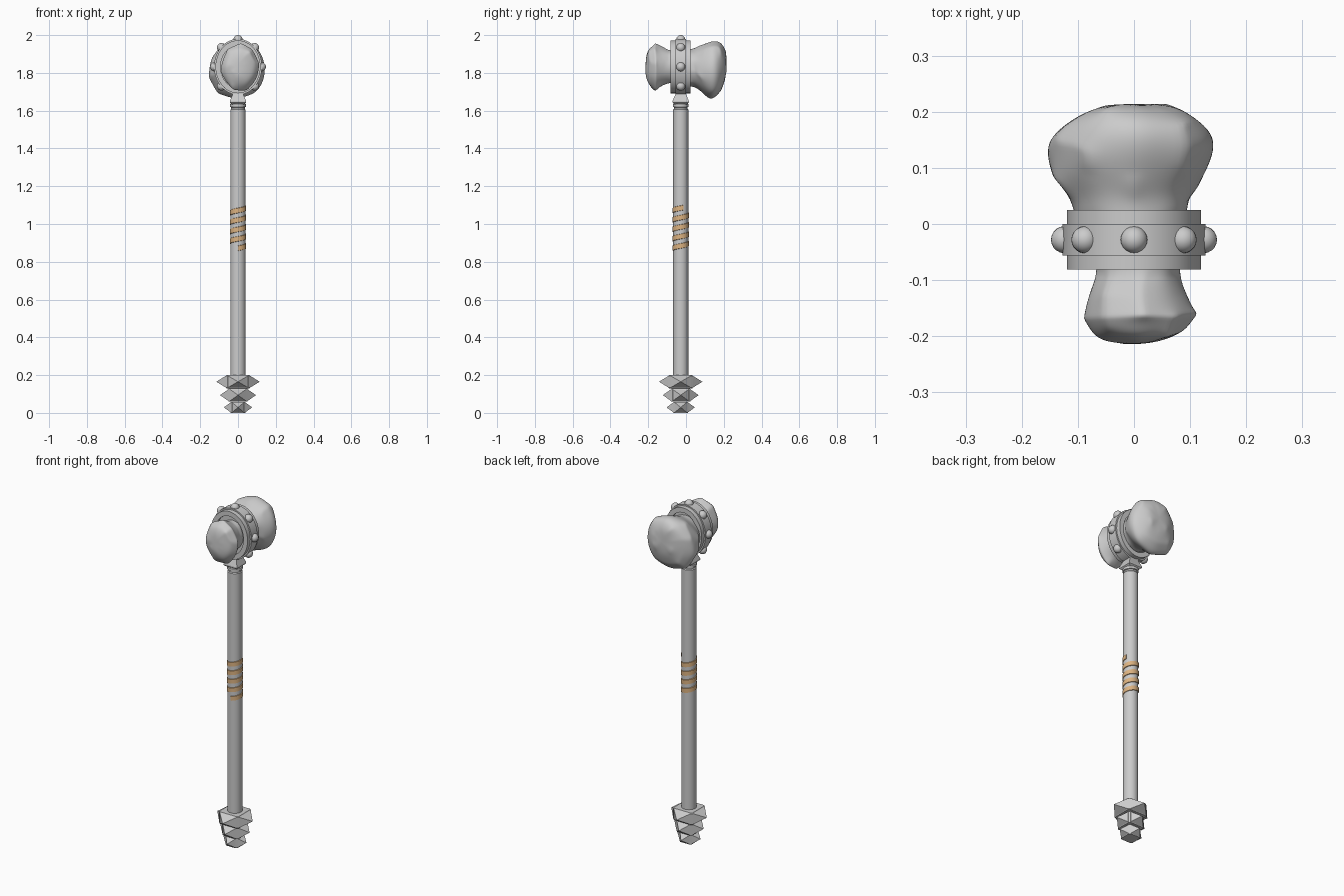
import bpy, bmesh, math, random
from mathutils import Vector

if "Cube" in bpy.data.objects:
    bpy.data.objects.remove(bpy.data.objects["Cube"])

random.seed(4)
CY = -0.028      # shaft axis offset in y
HZ = 1.832       # height of the head centre


def finish(name, bm, smooth=None):
    bmesh.ops.recalc_face_normals(bm, faces=bm.faces)
    me = bpy.data.meshes.new(name)
    bm.to_mesh(me)
    bm.free()
    ob = bpy.data.objects.new(name, me)
    bpy.context.collection.objects.link(ob)
    if smooth:
        bpy.ops.object.select_all(action='DESELECT')
        ob.select_set(True)
        bpy.context.view_layer.objects.active = ob
        bpy.ops.object.shade_smooth_by_angle(angle=math.radians(smooth))
    return ob


def loft(bm, rings, cap=True):
    """Skin a list of equal-length point rings."""
    vs = [[bm.verts.new(p) for p in r] for r in rings]
    n = len(vs[0])
    for a, b in zip(vs, vs[1:]):
        for i in range(n):
            j = (i + 1) % n
            bm.faces.new((a[i], a[j], b[j], b[i]))
    if cap:
        bm.faces.new(vs[0])
        bm.faces.new(vs[-1])


def circle(r, z, n=32, off=0.0):
    return [(r * math.cos(off + 2 * math.pi * i / n),
             CY + r * math.sin(off + 2 * math.pi * i / n), z) for i in range(n)]


# Shaft with a thin ring at the top
bm = bmesh.new()
loft(bm, [circle(r, z) for r, z in [(.04, .19), (.04, 1.605), (.036, 1.61),
                                    (.036, 1.618), (.042, 1.62), (.042, 1.634), (.036, 1.638)]])
finish("shaft", bm, 30)

# Square tapered collar between shaft and head
bm = bmesh.new()
q = math.sqrt(2)
loft(bm, [circle(h * q, z, 4, math.pi / 4) for h, z in
          [(.030, 1.632), (.043, 1.643), (.043, 1.651), (.027, 1.69), (.027, 1.72)]])
finish("collar", bm)

# Spiral grip wrap
bm = bmesh.new()
turns, steps, pitch, w, r = 4.3, 120, 0.05, 0.029, 0.0435
rows = []
for i in range(steps + 1):
    a = -math.pi / 2 + 2 * math.pi * turns * i / steps
    z = 0.857 + pitch * turns * i / steps
    c, s = math.cos(a), math.sin(a)
    rows.append([(rr * c, CY + rr * s, z + dz) for rr, dz in
                 [(.038, 0), (r, .002), (r, w - .002), (.038, w)]])
loft(bm, rows)
wrap = finish("grip_wrap", bm, 40)
mat = bpy.data.materials.new("wrap_leather")
mat.diffuse_color = (0.72, 0.45, 0.22, 1)
mat.use_nodes = True
mat.node_tree.nodes["Principled BSDF"].inputs["Base Color"].default_value = mat.diffuse_color
wrap.data.materials.append(mat)

# Pommel: three square tiers with a pyramid spike on every side
tiers = [(.0, .058, .040, .075), (.060, .128, .052, .095), (.130, .200, .064, .115)]
for k, (z0, z1, h, tip) in enumerate(tiers):
    bm = bmesh.new()
    c, m = h - .009, (z0 + z1) / 2
    outline = [(h, -c), (h, c), (c, h), (-c, h), (-h, c), (-h, -c), (-c, -h), (c, -h)]
    loft(bm, [[(x * f, CY + y * f, z) for x, y in outline]
              for z, f in [(z0, .96), (z0 + .004, 1), (z1 - .004, 1), (z1, .96)]])
    for i in range(4):
        a = i * math.pi / 2
        u, v = Vector((math.cos(a), math.sin(a), 0)), Vector((-math.sin(a), math.cos(a), 0))
        o = Vector((0, CY, m))
        hz = (z1 - z0) / 2 - .003
        base = [bm.verts.new(o + u * (h - .001) + v * (sx * c) + Vector((0, 0, sz * hz)))
                for sx, sz in [(-1, -1), (1, -1), (1, 1), (-1, 1)]]
        apex = bm.verts.new(o + u * tip)
        for j in range(4):
            bm.faces.new((base[j], base[(j + 1) % 4], apex))
        bm.faces.new(base)
    finish("pommel_tier_%d" % (k + 1), bm)


# Oval head band: stepped rim around a recessed web
def oval(rx, rz, y, n=48):
    return [(rx * math.cos(2 * math.pi * i / n), y, HZ + rz * math.sin(2 * math.pi * i / n))
            for i in range(n)]


bm = bmesh.new()
loft(bm, [oval(rx, rz, y) for rx, rz, y in [
    (.092, .112, -.065), (.092, .112, -.081), (.119, .140, -.081), (.119, .140, -.056),
    (.127, .148, -.056), (.127, .148, .0), (.119, .140, .0), (.119, .140, .025),
    (.092, .112, .025), (.092, .112, .01)]])
finish("head_band", bm, 30)

# Round studs on the band, none where the collar joins
for k in range(8):
    if k == 6:
        continue
    a = k * math.pi / 4
    bm = bmesh.new()
    bmesh.ops.create_uvsphere(bm, u_segments=20, v_segments=12, radius=.024)
    bmesh.ops.translate(bm, verts=bm.verts,
                        vec=(.124 * math.cos(a), CY, HZ + .144 * math.sin(a)))
    finish("band_stud_%d" % k, bm, 60)


# Rough stone ends: stations are (y, x min, x max, z min, z max)
def rock(name, stations, n, jitter):
    bm = bmesh.new()
    rings = []
    wob = [random.uniform(-.15, .15) for _ in range(n)]
    for y, x0, x1, z0, z1 in stations:
        ring = []
        for i in range(n):
            a = 2 * math.pi * (i + wob[i]) / n + math.pi / 2
            k = 1.06 + random.uniform(-jitter, jitter)
            ring.append(((x0 + x1) / 2 + k * (x1 - x0) / 2 * math.cos(a),
                         y + random.uniform(-.006, .006),
                         (z0 + z1) / 2 + k * (z1 - z0) / 2 * math.sin(a)))
        rings.append(ring)
    loft(bm, rings)
    ob = finish(name, bm)
    for p in ob.data.polygons:
        p.use_smooth = True
    # partial creases keep the chipped ridges
    cr = ob.data.attributes.new("crease_edge", 'FLOAT', 'EDGE')
    for d in cr.data:
        d.value = random.choice([0, .2, .5])
    sub = ob.modifiers.new("soften", 'SUBSURF')
    sub.levels = sub.render_levels = 3


rock("large_stone", [
    (-.02, -.10, .09, 1.73, 1.925), (.045, -.108, .095, 1.73, 1.925),
    (.09, -.142, .125, 1.69, 1.95), (.142, -.156, .152, 1.65, 1.972),
    (.190, -.118, .120, 1.705, 1.965), (.214, -.055, .065, 1.77, 1.91)], 10, .035)
rock("small_stone", [
    (-.04, -.07, .085, 1.75, 1.92), (-.09, -.064, .08, 1.745, 1.92),
    (-.13, -.082, .095, 1.725, 1.935), (-.165, -.088, .108, 1.70, 1.953),
    (-.198, -.07, .085, 1.735, 1.93), (-.215, -.035, .03, 1.79, 1.88)], 9, .03)
